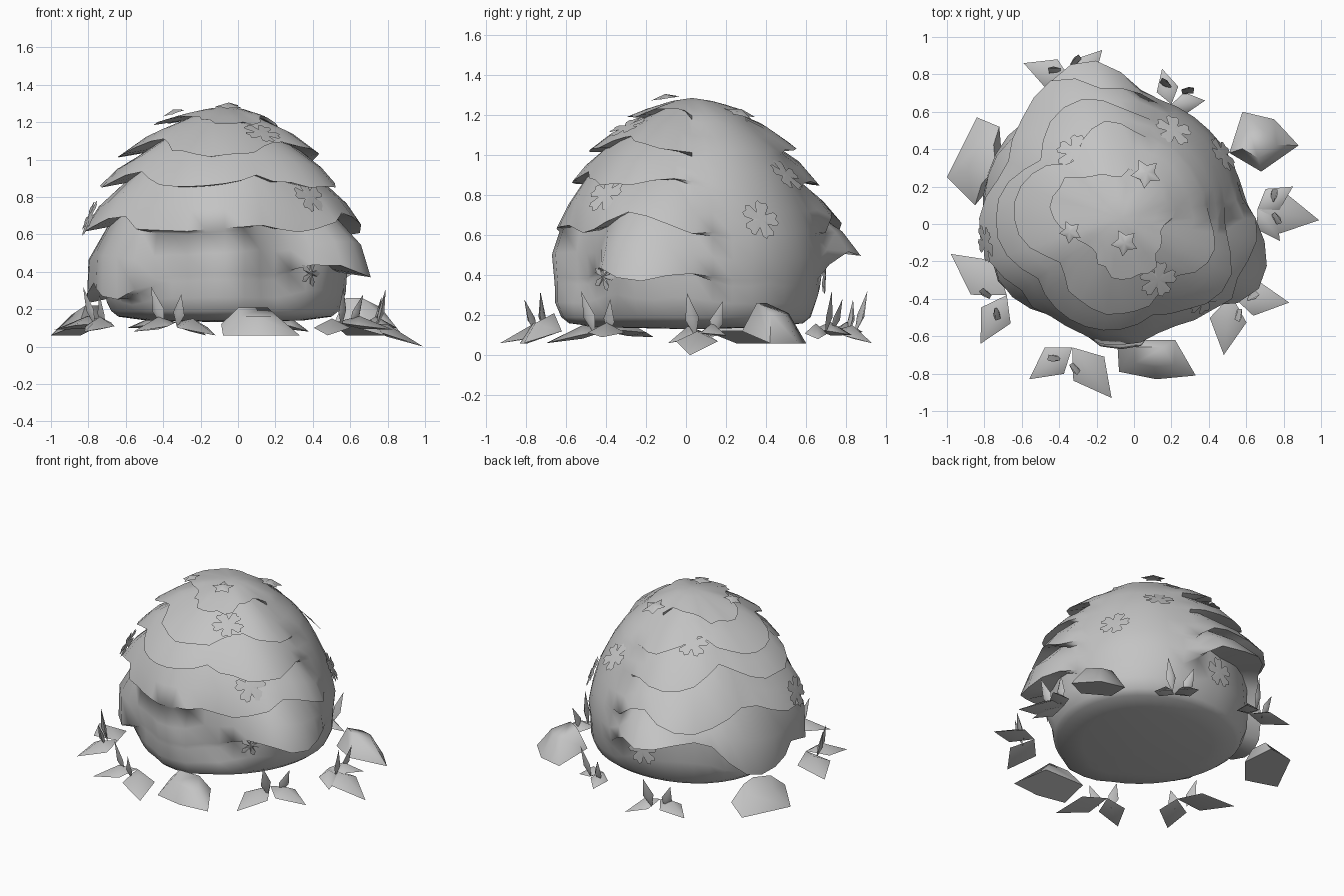
import bpy, bmesh, math, random
from mathutils import Vector
from mathutils.bvhtree import BVHTree

random.seed(4)
cube = bpy.data.objects.get("Cube")
if cube:
    bpy.data.objects.remove(cube, do_unlink=True)

GREY = (0.55, 0.55, 0.55, 1)
grey = bpy.data.materials.new("plain_grey")
grey.use_nodes = True
grey.diffuse_color = GREY
grey.node_tree.nodes["Principled BSDF"].inputs["Base Color"].default_value = GREY


def finish(bm, name, angle=60, recalc=True):
    """Turn a bmesh into a named, shaded object."""
    if recalc:
        bmesh.ops.recalc_face_normals(bm, faces=bm.faces)
    mesh = bpy.data.meshes.new(name)
    bm.to_mesh(mesh)
    bm.free()
    mesh.materials.append(grey)
    obj = bpy.data.objects.new(name, mesh)
    bpy.context.collection.objects.link(obj)
    bpy.ops.object.select_all(action='DESELECT')
    obj.select_set(True)
    bpy.context.view_layer.objects.active = obj
    bpy.ops.object.shade_smooth_by_angle(angle=math.radians(angle))


def smooth(lo, hi, v):
    t = min(1, max(0, (v - lo) / (hi - lo)))
    return t * t * (3 - 2 * t)


def near(deg, middle, inner, outer):
    """1 within inner degrees of middle, fading to 0 at outer."""
    return 1 - smooth(inner, outer, abs((deg - middle + 180) % 360 - 180))


# Dome profile: (height, radius)
CX, CY = -0.07, 0.03
PROFILE = [(0.14, 0.42), (0.16, 0.57), (0.2, 0.62), (0.3, 0.65), (0.5, 0.67), (0.7, 0.62),
           (0.9, 0.53), (1.05, 0.43), (1.2, 0.25), (1.27, 0.1), (1.3, 0.0)]


def core_radius(z):
    for (z0, r0), (z1, r1) in zip(PROFILE, PROFILE[1:]):
        if z <= z1:
            return r0 + (r1 - r0) * max(0, z - z0) / (z1 - z0)
    return 0.0


def leafiness(deg, tier):
    """How far the leaf tiers stand out; the back left flank is bare."""
    m = 1 - near(deg, 40, 28, 72)
    front = near(deg, -95, 30, 62)
    m *= 1 - (0.45, 0.45, 0.5, 0.75, 1.0)[tier] * front
    if tier >= 3:
        m += 0.75 * near(deg, 105, 8, 30) + 0.6 * near(deg, -14, 8, 30)
    if tier == 3:
        m += 0.35 * near(deg, -64, 8, 22)
    return m


def stem(deg, z):
    """Bare stem on the front with hollows beside it."""
    low = 1 - smooth(0.5, 0.9, z)
    ridge = 0.03 * near(deg, -88, 7, 20)
    hollow = 0.08 * near(deg, -60, 8, 24) + 0.03 * near(deg, -118, 6, 18)
    return low * (ridge - hollow * smooth(0.15, 0.4, z))


# Bush body: leaf tiers with deeply scalloped, overhanging edges
SEG = 40
TIERS = [(1.19, 3), (1.02, 4), (0.85, 5), (0.61, 6), (0.38, 6)]
bm = bmesh.new()
columns = []
for i in range(SEG):
    deg = 360 * i / SEG
    ang = math.radians(deg)
    pts, prev = [(1.27, 0.1)], 1.27
    for k, (edge, leaves) in enumerate(TIERS):
        scallop = abs(math.sin(leaves * ang / 2 + 1.3 * k + 0.5))
        m = leafiness(deg, k)
        z = edge + 0.12 * (1 - scallop) * min(1, m) + random.uniform(-0.01, 0.01)
        if k == 4:
            z += 0.12 * near(deg, 105, 10, 35) - 0.14 * near(deg, 185, 25, 55)
        z = min(z, prev - 0.04)
        flare = 0.12 * m * (0.4 + 0.6 * scallop)
        for f, push in ((0.5, 0.65), (1.0, 1.0)):
            zz = prev + (z - prev) * f
            pts.append((zz, core_radius(zz) + flare * push + stem(deg, zz)))
        back = z + 0.025 * min(1, m) - 0.03 * (1 - min(1, m))
        pts.append((back, core_radius(back) - 0.01 * m + stem(deg, back)))
        prev = back
    for z in (prev * 0.4 + 0.12, 0.19, 0.16, 0.14):
        pts.append((z, core_radius(z) + stem(deg, z) + 0.015 * math.sin(3 * ang)))
    columns.append([bm.verts.new((CX + r * math.cos(ang), CY + r * math.sin(ang), z))
                    for z, r in pts])
top = bm.verts.new((CX, CY, 1.285))
base = bm.verts.new((CX, CY, 0.13))
for a, b in zip(columns, columns[1:] + columns[:1]):
    bm.faces.new((top, a[0], b[0]))
    bm.faces.new((base, b[-1], a[-1]))
    for j in range(len(a) - 1):
        bm.faces.new((a[j], a[j + 1], b[j + 1], b[j]))
bmesh.ops.recalc_face_normals(bm, faces=bm.faces)
surface = BVHTree.FromBMesh(bm)
finish(bm, "bush_body", 75)


def leaf(bm, a, b, width, height, up=Vector((0, 0, 1))):
    """Pointed, ridged leaf from a to b."""
    a, b = Vector(a), Vector(b)
    side = (b - a).cross(up).normalized() * width
    mid = a.lerp(b, 0.42)
    left, right = mid + side, mid - side
    va, vb, vl, vr, vt, vu = [bm.verts.new(p) for p in
                              (a, b, left, right, mid + up * height, mid - up * height * 0.35)]
    for ridge in (vt, vu):
        for p, q in ((va, vl), (vl, vb), (vb, vr), (vr, va)):
            bm.faces.new((ridge, p, q))


# Ground plants: root followed by leaf tips
PLANTS = [
    [(-0.68, -0.38, 0.13), (-0.98, -0.16, 0.09), (-0.82, -0.64, 0.08)],
    [(0.52, -0.38, 0.13), (0.83, -0.42, 0.09), (0.48, -0.7, 0.06)],
    [(-0.33, -0.66, 0.13), (-0.12, -0.93, 0.06), (-0.56, -0.83, 0.08)],
    [(0.66, 0.08, 0.12), (0.99, 0.02, 0.0), (0.85, 0.2, 0.1), (0.78, -0.09, 0.06)],
    [(0.2, 0.64, 0.13), (0.15, 0.83, 0.1), (0.38, 0.66, 0.08)],
    [(-0.33, 0.76, 0.13), (-0.59, 0.86, 0.1), (-0.17, 0.93, 0.06)],
]
ground, sprouts = bmesh.new(), bmesh.new()
for root, *tips in PLANTS:
    root = Vector(root)
    for tip in tips:
        leaf(ground, root, tip, (Vector(tip) - root).length * 0.3, 0.05)
    out = Vector((root.x, root.y, 0)).normalized()
    across = Vector((-out.y, out.x, 0))
    for s, tall in ((-1, 0.22), (1, 0.18)):
        foot = root + out * 0.07 + across * 0.04 * s - Vector((0, 0, 0.03))
        leaf(sprouts, foot, foot + across * 0.05 * s + out * 0.05 + Vector((0, 0, tall)),
             0.035, 0.025, out)
finish(ground, "ground_leaves", 80)
finish(sprouts, "upright_sprouts", 80)

# Broad folded leaves lying round the foot: outline, crest height
LUMPS = [
    ([(-0.09, -0.62), (0.22, -0.62), (0.33, -0.81), (0.12, -0.83), (-0.08, -0.79)], 0.21),
    ([(0.51, 0.38), (0.58, 0.6), (0.75, 0.56), (0.88, 0.42), (0.68, 0.28)], 0.26),
    ([(-0.84, 0.57), (-0.72, 0.52), (-0.7, 0.28), (-0.85, 0.1), (-1.0, 0.25)], 0.22),
]
bm = bmesh.new()
for outline, crest in LUMPS:
    mid = sum((Vector(p) for p in outline), Vector((0, 0))) / len(outline)
    rim, upper = [], []
    for p in outline:
        p = Vector(p)
        inner = p.lerp(mid * 0.95, 0.5)
        z = 0.06 + 0.06 * (p.length < mid.length)
        rim.append(bm.verts.new((p.x, p.y, z)))
        upper.append(bm.verts.new((inner.x, inner.y, crest - 0.05 * (p.length > mid.length))))
    n = len(rim)
    for i in range(n):
        j = (i + 1) % n
        bm.faces.new((rim[i], rim[j], upper[j], upper[i]))
    bm.faces.new(upper)
    bm.faces.new(rim)
finish(bm, "broad_leaves", 75)


def badge(bm, place, radii, size, dome):
    """Flat fan, shaped by a cycle of radii, lying on the bush surface."""
    p = Vector(place)
    n = (p - Vector((CX, CY, 0.4))).normalized()
    hit = surface.ray_cast(p + n * 0.5, -n)[0]
    p = (hit or p) + n * 0.022
    u = n.orthogonal().normalized()
    v = n.cross(u)
    count = 5 * len(radii)
    ring = []
    for i in range(count):
        t = 2 * math.pi * i / count
        r = size * radii[i % len(radii)]
        ring.append(bm.verts.new(p + (u * math.cos(t) + v * math.sin(t)) * r))
    hub = bm.verts.new(p + n * dome * size)
    for i in range(count):
        bm.faces.new((hub, ring[i], ring[(i + 1) % count]))


# Five-petalled flowers
PETAL = (0.42, 0.88, 1.0, 0.86, 1.0, 0.88)
FLOWERS = [(-0.33, 0.4, 1.12), (0.23, 0.53, 0.93), (0.52, 0.4, 0.7), (0.13, -0.3, 1.15),
           (0.4, -0.42, 0.82), (-0.77, -0.1, 0.68), (-0.15, 0.78, 0.4)]
bm = bmesh.new()
for f in FLOWERS:
    badge(bm, f, PETAL, 0.105, 0.06)
badge(bm, (0.45, -0.47, 0.39), (0.2, 0.75, 1.0, 0.75), 0.075, 0.15)
finish(bm, "flowers", 40, False)

# Raised stars on the crown
bm = bmesh.new()
for place, size in (((0.07, 0.28, 1.24), 0.085), ((-0.33, -0.04, 1.22), 0.065),
                    ((-0.05, -0.1, 1.28), 0.075)):
    badge(bm, place, (1.0, 0.55), size, 0.3)
finish(bm, "stars", 60, False)
